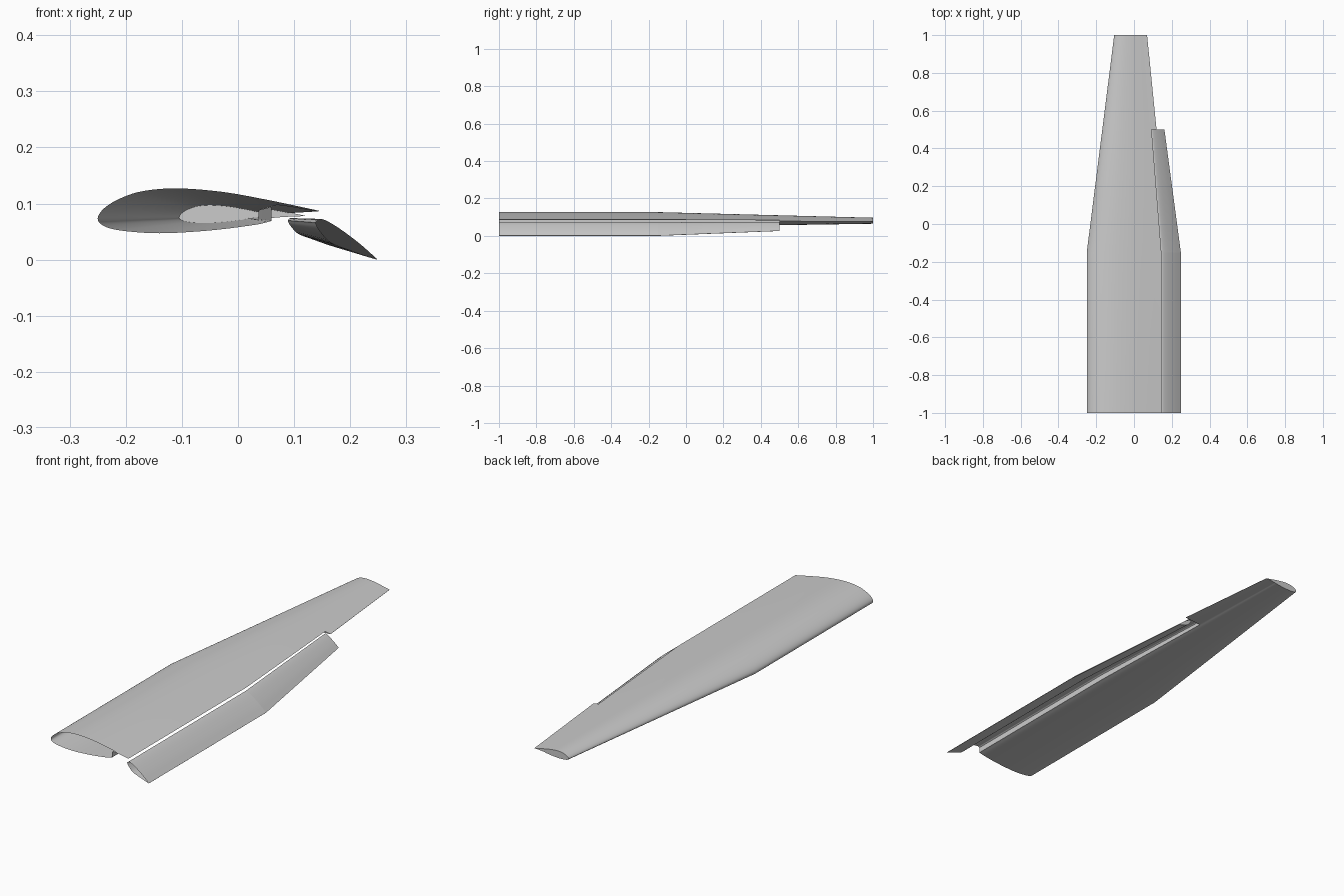
import bpy
import bmesh
import math
from mathutils import Vector

cube = bpy.data.objects.get("Cube")
if cube:
    bpy.data.objects.remove(cube, do_unlink=True)

metal = bpy.data.materials.new("light_grey")
metal.use_nodes = True
grey = (0.6, 0.6, 0.6, 1)
metal.diffuse_color = grey
metal.node_tree.nodes["Principled BSDF"].inputs["Base Color"].default_value = grey

KINK, FLAP_END, TIP = -0.15, 0.5, 1.0
CENTRE = Vector((-0.008, 0.077))


def smooth(points, steps=5):
    """Spline through a few profile points."""
    p = [Vector(q) for q in points]
    p = [2 * p[0] - p[1]] + p + [2 * p[-1] - p[-2]]
    out = []
    for a, b, c, d in zip(p, p[1:], p[2:], p[3:]):
        for i in range(steps):
            t = i / steps
            out.append(0.5 * (2 * b + (c - a) * t + (2 * a - 5 * b + 4 * c - d) * t * t
                              + (3 * b - a - 3 * c + d) * t ** 3))
    return out + [p[-2]]


def place(profile, y):
    """Scale a root profile by the taper at station y."""
    s = 1 - 0.6 * max(0, (y - KINK) / (TIP - KINK))
    return [Vector((q.x, y, q.y)) for q in (CENTRE + (p - CENTRE) * s for p in profile)]


def add_loft(bm, profile, stations, cap_end=False):
    rings = [[bm.verts.new(c) for c in place(profile, y)] for y in stations]
    n = len(profile)
    for a, b in zip(rings, rings[1:]):
        for i in range(n):
            j = (i + 1) % n
            bm.faces.new((a[i], a[j], b[j], b[i]))
    if cap_end:
        bm.faces.new(rings[-1])


def finish(bm, name):
    bmesh.ops.remove_doubles(bm, verts=bm.verts, dist=0.00005)
    bmesh.ops.recalc_face_normals(bm, faces=bm.faces)
    mesh = bpy.data.meshes.new(name)
    bm.to_mesh(mesh)
    bm.free()
    mesh.materials.append(metal)
    obj = bpy.data.objects.new(name, mesh)
    bpy.context.collection.objects.link(obj)
    bpy.ops.object.select_all(action='DESELECT')
    obj.select_set(True)
    bpy.context.view_layer.objects.active = obj
    bpy.ops.object.shade_smooth_by_angle(angle=math.radians(30))


# Wing section, from the cove round the nose to the lip above the flap
front = smooth([(0.06, 0.069), (0.03, 0.062), (-0.05, 0.052), (-0.14, 0.047), (-0.21, 0.052),
                (-0.241, 0.061), (-0.25, 0.074), (-0.238, 0.092), (-0.21, 0.109),
                (-0.17, 0.122), (-0.11, 0.127), (-0.03, 0.121), (0.05, 0.107), (0.145, 0.087)])
cove = smooth([(0.143, 0.086), (0.1, 0.094), (0.07, 0.098), (0.06, 0.094)])
tail = smooth([(0.145, 0.087), (0.185, 0.079)])[1:] + smooth([(0.185, 0.078), (0.12, 0.075), (0.06, 0.069)])[:-1]

# Wing: flapped span with open root, full-chord outer span, and step between
bm = bmesh.new()
add_loft(bm, front + cove, [-1, KINK, FLAP_END])
add_loft(bm, front + tail, [FLAP_END, TIP], cap_end=True)
step = [front[-1]] + tail + [front[0]] + cove[::-1]
bm.faces.new([bm.verts.new(c) for c in place(step, FLAP_END)])
finish(bm, "wing")

# Lowered flap in two lengths
flap = smooth([(0.138, 0.066), (0.144, 0.072), (0.155, 0.0705), (0.18, 0.056),
               (0.215, 0.03), (0.248, 0.001)])
flap += smooth([(0.247, 0), (0.2, 0.017), (0.165, 0.031), (0.144, 0.054), (0.138, 0.066)])[:-1]
for name, span, capped in (("inner_flap", [-1, KINK], False), ("outer_flap", [KINK, FLAP_END], True)):
    bm = bmesh.new()
    add_loft(bm, flap, span, capped)
    finish(bm, name)
